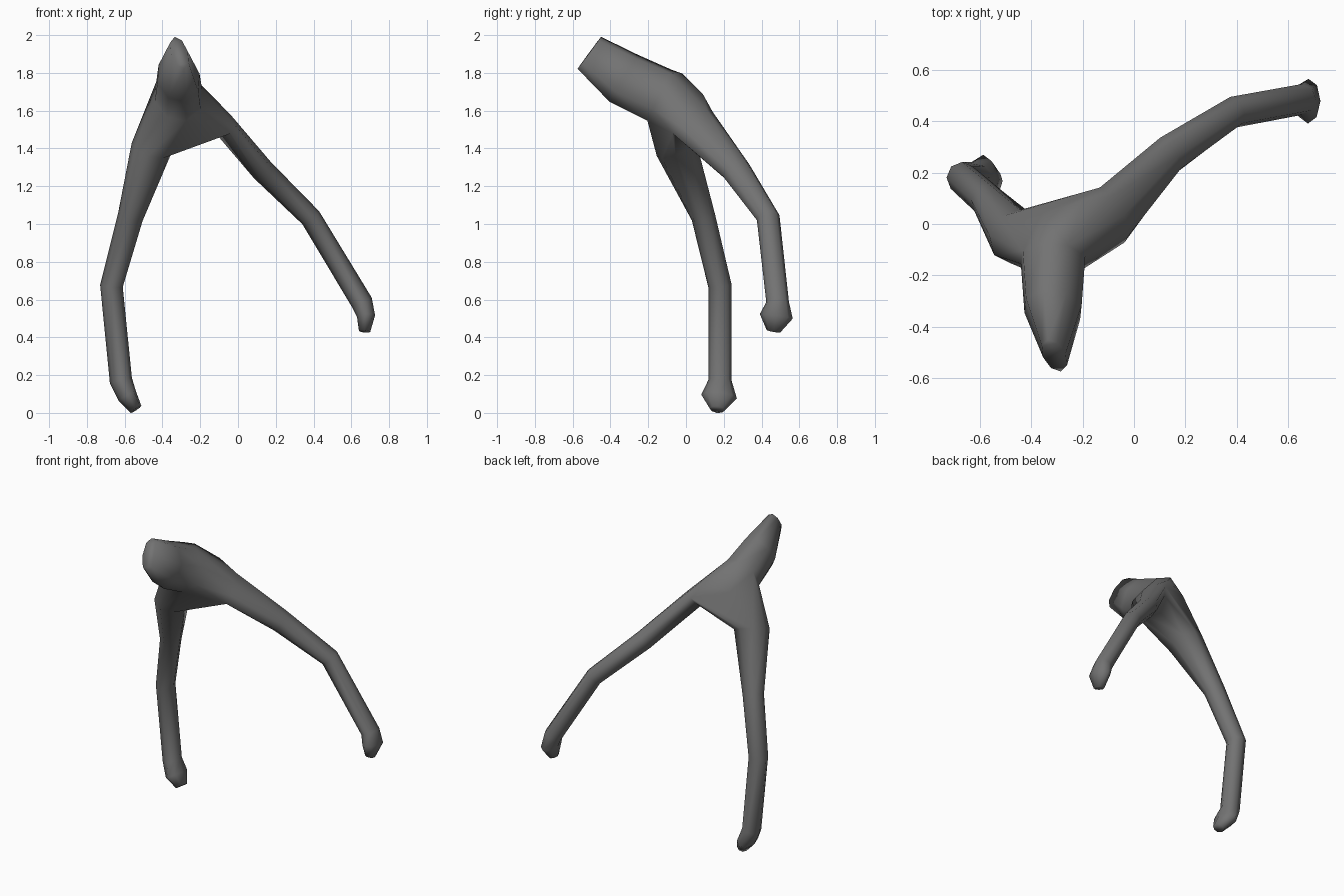
import bpy, bmesh, math
from mathutils import Vector

if "Cube" in bpy.data.objects:
    bpy.data.objects.remove(bpy.data.objects["Cube"])

SIDES = 8
bm = bmesh.new()


def make_rings(stations, ref):
    """Rings across a path; each station is (x, y, z, half size along ref, other half size)."""
    pts = [Vector(s[:3]) for s in stations]
    ref = Vector(ref)
    rings = []
    for i, s in enumerate(stations):
        a, b = pts[max(i - 1, 0)], pts[min(i + 1, len(pts) - 1)]
        if 0 < i < len(pts) - 1:
            t = ((pts[i] - a).normalized() + (b - pts[i]).normalized()).normalized()
        else:
            t = (b - a).normalized()
        u = (ref - ref.dot(t) * t).normalized()
        v = t.cross(u)
        ring = []
        for k in range(SIDES):
            ang = 2 * math.pi * k / SIDES
            ring.append(bm.verts.new(pts[i] + u * s[3] * math.cos(ang) + v * s[4] * math.sin(ang)))
        rings.append(ring)
    return rings


# front stub, rising forward to a thin edge
stub = make_rings([(-.315, -.14, 1.685, .13, .155), (-.315, -.33, 1.775, .115, .15),
                   (-.31, -.512, 1.91, .045, .108)], (1, 0, .3))
# long left branch with a knobbed foot
left = make_rings([(-.46, -.05, 1.40, .112, .108), (-.57, .092, 1.04, .064, .068),
                   (-.67, .18, .675, .062, .06), (-.62, .18, .175, .062, .06),
                   (-.585, .175, .09, .095, .052), (-.54, .165, .022, .04, .034)], (0, 1, -.15))
# right branch with a knobbed foot
right = make_rings([(-.085, .035, 1.54, .13, .062), (.13, .265, 1.288, .082, .062),
                    (.385, .435, 1.037, .062, .056), (.655, .485, .59, .06, .058),
                    (.678, .478, .515, .088, .048), (.67, .463, .435, .036, .03)], (0, 1, 0))

# hub: a hull joining the three root rings and the back ridge
roots = [stub[0], left[0], right[0]]
ridge = [bm.verts.new(p) for p in ((-.31, -.02, 1.8), (-.36, .04, 1.66), (-.2, .09, 1.69))]
bmesh.ops.convex_hull(bm, input=sum(roots, []) + ridge)
inner = [f for f in bm.faces if any(all(v in r for v in f.verts) for r in roots)]
bmesh.ops.delete(bm, geom=inner, context='FACES_ONLY')

# skin the branches and close their ends
for rings in (stub, left, right):
    for r0, r1 in zip(rings, rings[1:]):
        for k in range(SIDES):
            j = (k + 1) % SIDES
            bm.faces.new((r0[k], r0[j], r1[j], r1[k]))
    bm.faces.new(rings[-1])

bmesh.ops.holes_fill(bm, edges=[e for e in bm.edges if e.is_boundary], sides=0)
bmesh.ops.delete(bm, geom=[e for e in bm.edges if not e.link_faces], context='EDGES')
bmesh.ops.delete(bm, geom=[v for v in bm.verts if not v.link_faces], context='VERTS')
bmesh.ops.recalc_face_normals(bm, faces=bm.faces)

mesh = bpy.data.meshes.new("forked_branch")
bm.to_mesh(mesh)
bm.free()
obj = bpy.data.objects.new("forked_branch", mesh)
bpy.context.collection.objects.link(obj)

# one plain grey colour
grey = bpy.data.materials.new("dark grey")
grey.diffuse_color = (.17, .17, .17, 1)
grey.use_nodes = True
grey.node_tree.nodes["Principled BSDF"].inputs["Base Color"].default_value = grey.diffuse_color
mesh.materials.append(grey)

# rest the lowest point on the floor
low = min(v.co.z for v in mesh.vertices)
for v in mesh.vertices:
    v.co.z -= low

bpy.context.view_layer.objects.active = obj
obj.select_set(True)
bpy.ops.object.shade_smooth_by_angle(angle=math.radians(80))
